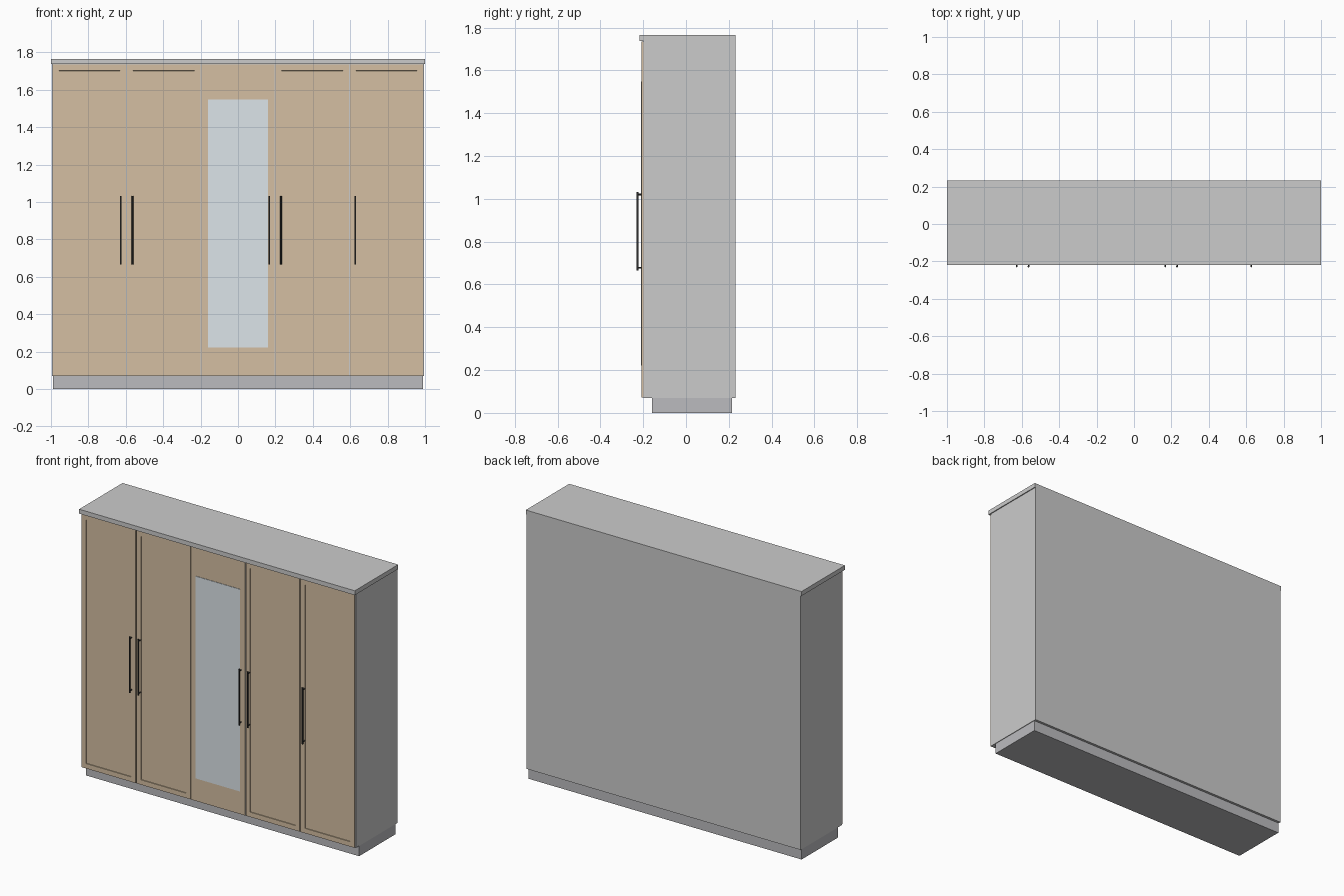
import bpy, bmesh
from mathutils import Vector, Matrix

if "Cube" in bpy.data.objects:
    bpy.data.objects.remove(bpy.data.objects["Cube"])


def material(name, rgb):
    m = bpy.data.materials.new(name)
    m.diffuse_color = (*rgb, 1)
    m.use_nodes = True
    m.node_tree.nodes["Principled BSDF"].inputs["Base Color"].default_value = m.diffuse_color
    return m


WOOD = material("light_wood", (0.66, 0.52, 0.36))
GLASS = material("mirror_glass", (0.72, 0.78, 0.82))
BLACK = material("black_metal", (0.03, 0.03, 0.03))
DARK = material("dark_grey", (0.5, 0.5, 0.52))


def finish(bm, name, mat):
    mesh = bpy.data.meshes.new(name)
    bm.to_mesh(mesh)
    bm.free()
    ob = bpy.data.objects.new(name, mesh)
    bpy.context.collection.objects.link(ob)
    if mat:
        mesh.materials.append(mat)
    return ob


def box(name, x, y, z, mat=None, recess=None):
    """Box from (min, max) ranges; recess = (border, depth) sinks the front face."""
    bm = bmesh.new()
    bmesh.ops.create_cube(bm, size=1)
    for v in bm.verts:
        v.co = Vector([(r[0] + r[1]) / 2 + c * (r[1] - r[0]) for r, c in zip((x, y, z), v.co)])
    bm.normal_update()
    if recess:
        front = [f for f in bm.faces if f.normal.y < -0.9]
        bmesh.ops.inset_region(bm, faces=front, thickness=recess[0])
        # straight-walled step down to the door panel
        bmesh.ops.inset_region(bm, faces=front, thickness=0.0005)
        for v in front[0].verts:
            v.co.y += recess[1]
    return finish(bm, name, mat)


def rod(bm, a, b, radius):
    a, b = Vector(a), Vector(b)
    d = b - a
    m = Matrix.Translation((a + b) / 2) @ d.to_track_quat('Z', 'Y').to_matrix().to_4x4()
    bmesh.ops.create_cone(bm, cap_ends=True, segments=16, radius1=radius,
                          radius2=radius, depth=d.length, matrix=m)


def handle(name, x):
    bm = bmesh.new()
    rod(bm, (x, -0.227, 0.665), (x, -0.227, 1.033), 0.005)
    for z in (0.678, 1.02):
        rod(bm, (x, -0.227, z), (x, -0.2, z), 0.004)
    ob = finish(bm, name, BLACK)
    bpy.context.view_layer.objects.active = ob
    ob.select_set(True)
    bpy.ops.object.shade_smooth_by_angle()
    ob.select_set(False)


# Body, recessed plinth and overhanging top
BACK = 0.232
box("carcass", (-0.994, 0.994), (-0.199, BACK), (0.07, 1.737))
box("plinth", (-0.99, 0.99), (-0.159, 0.216), (0, 0.07), DARK)
box("top_board", (-1, 1), (-0.218, BACK), (1.737, 1.766))

# Five doors, the middle one flat with a mirror, each with one handle
PITCH, HALF = 0.397, 0.1955
handle_side = (1, -1, 1, -1, -1)
for i, side in enumerate(handle_side):
    cx = (i - 2) * PITCH
    box(f"door_{i + 1}", (cx - HALF, cx + HALF), (-0.207, -0.199), (0.073, 1.734),
        WOOD, None if i == 2 else (0.045, 0.005))
    handle(f"handle_{i + 1}", cx + side * 0.167)

box("mirror", (-0.161, 0.161), (-0.210, -0.206), (0.222, 1.548), GLASS)
